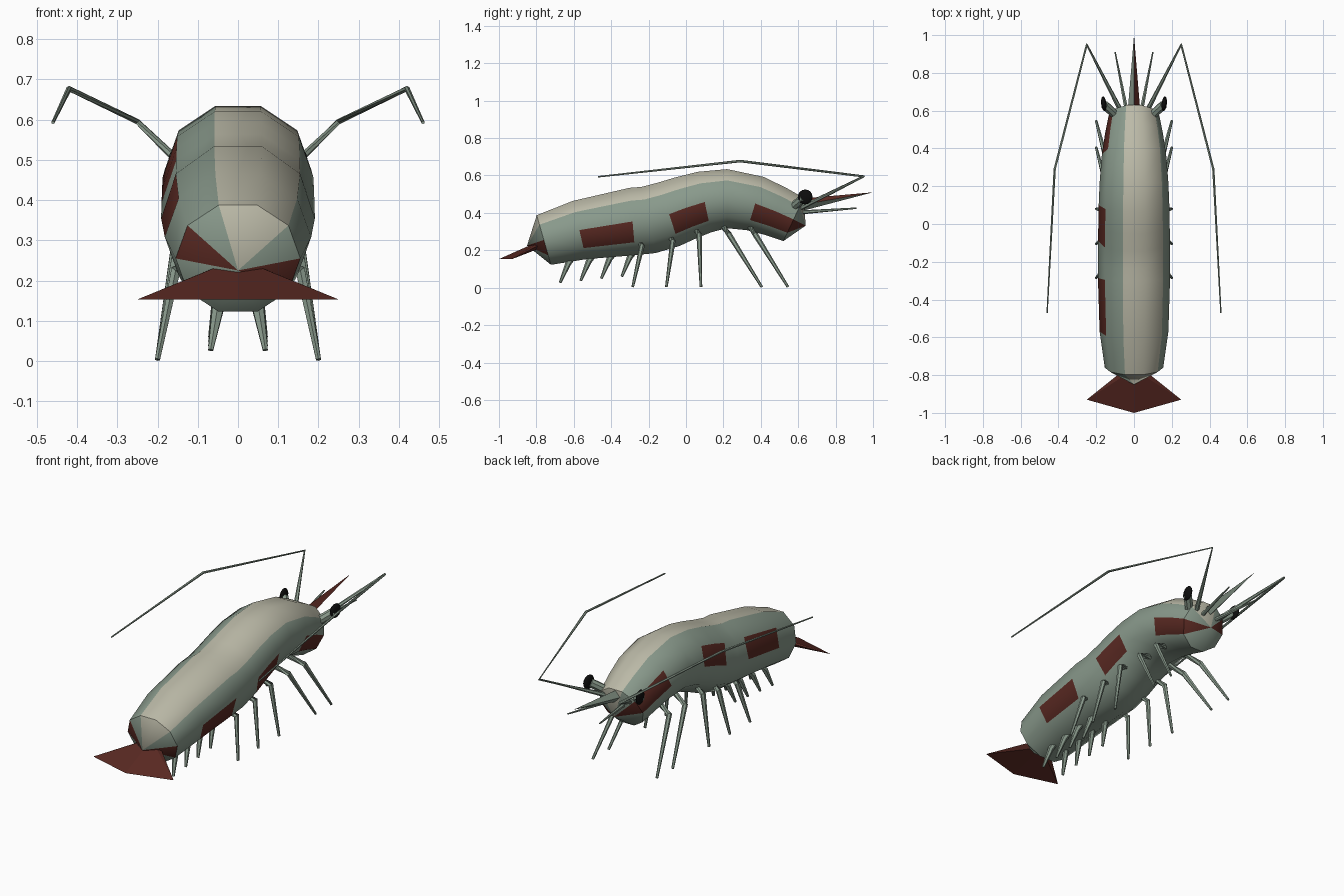
import bpy, bmesh, math
from mathutils import Vector, Matrix

if "Cube" in bpy.data.objects:
    bpy.data.objects.remove(bpy.data.objects["Cube"])


def material(name, rgb):
    m = bpy.data.materials.new(name)
    m.diffuse_color = (*rgb, 1)
    m.use_nodes = True
    m.node_tree.nodes["Principled BSDF"].inputs["Base Color"].default_value = m.diffuse_color
    return m


GREEN = material("grey_green", (0.25, 0.32, 0.26))
CREAM = material("cream", (0.50, 0.49, 0.39))
RED = material("dark_red", (0.10, 0.022, 0.016))
BLACK = material("black", (0.004, 0.004, 0.004))


def finish(bm, name, mats, smooth=None):
    bmesh.ops.recalc_face_normals(bm, faces=bm.faces)
    me = bpy.data.meshes.new(name)
    bm.to_mesh(me)
    bm.free()
    for m in mats:
        me.materials.append(m)
    ob = bpy.data.objects.new(name, me)
    bpy.context.collection.objects.link(ob)
    if smooth:
        bpy.ops.object.select_all(action='DESELECT')
        ob.select_set(True)
        bpy.context.view_layer.objects.active = ob
        bpy.ops.object.shade_smooth_by_angle(angle=math.radians(smooth))
    return ob


def tube(name, path, radii, sides=6, mat=GREEN):
    """Tapered tube through the path points, with closed ends."""
    pts = [Vector(p) for p in path]
    bm = bmesh.new()
    rings = []
    for i, p in enumerate(pts):
        t = Vector()
        if i > 0:
            t += (p - pts[i - 1]).normalized()
        if i < len(pts) - 1:
            t += (pts[i + 1] - p).normalized()
        t.normalize()
        ref = Vector((1, 0, 0)) if abs(t.x) < 0.8 else Vector((0, 1, 0))
        u = t.cross(ref).normalized()
        v = t.cross(u)
        rings.append([bm.verts.new(p + radii[i] * (math.cos(a) * u + math.sin(a) * v))
                      for a in (2 * math.pi * k / sides for k in range(sides))])
    for a, b in zip(rings, rings[1:]):
        for k in range(sides):
            j = (k + 1) % sides
            bm.faces.new((a[k], a[j], b[j], b[k]))
    bm.faces.new(rings[0])
    bm.faces.new(rings[-1])
    return finish(bm, name, [mat])


def pair(name, path, radii, **kw):
    for side, s in (("right", 1), ("left", -1)):
        tube(f"{side}_{name}", [(s * x, y, z) for x, y, z in path], radii, **kw)


# Body: ten-sided rings along a curved spine (y, z, radius, half width, tilt in degrees)
spine = [(-0.76, 0.255, 0.145, 0.155, 16), (-0.57, 0.308, 0.168, 0.182, 13),
         (-0.286, 0.354, 0.190, 0.191, 5), (-0.20, 0.362, 0.190, 0.191, 12),
         (-0.09, 0.393, 0.188, 0.190, 18), (0.0, 0.427, 0.181, 0.189, 18),
         (0.10, 0.458, 0.174, 0.187, 12), (0.22, 0.476, 0.166, 0.182, 0),
         (0.37, 0.450, 0.157, 0.170, -17), (0.48, 0.408, 0.145, 0.153, -23),
         (0.575, 0.365, 0.134, 0.134, -25)]
RED_SPANS = (1, 4, 5, 8, 9)


def body_colour(k, red):
    # face k spans angles 36k-18 .. 36k+18 from the top toward +x
    if k in (0, 1):
        return 1
    return 2 if red and k in (3, 8) else 0


bm = bmesh.new()
rings = []
for y, z, r, w, tilt in spine:
    t = math.radians(tilt)
    ring = []
    for k in range(10):
        a = math.radians(36 * k - 18)
        up = r * math.cos(a)
        ring.append(bm.verts.new((w * math.sin(a), y - up * math.sin(t), z + up * math.cos(t))))
    rings.append(ring)
for i, (a, b) in enumerate(zip(rings, rings[1:])):
    for k in range(10):
        j = (k + 1) % 10
        bm.faces.new((a[k], a[j], b[j], b[k])).material_index = body_colour(k, i in RED_SPANS)
for ring, tip in ((rings[0], (0, -0.85, 0.225)), (rings[-1], (0, 0.64, 0.332))):
    v = bm.verts.new(tip)
    for k in range(10):
        bm.faces.new((ring[k], ring[(k + 1) % 10], v)).material_index = body_colour(k, True)
finish(bm, "body", [GREEN, CREAM, RED], 40)

# Tail fan: thin wedge with a centre ridge
bm = bmesh.new()
outer = [bm.verts.new(p) for p in ((-0.25, -0.93, 0.153), (0, -1.0, 0.153), (0.25, -0.93, 0.153))]
l, r = (bm.verts.new((s * 0.05, -0.77, 0.235)) for s in (-1, 1))
top = bm.verts.new((0, -0.77, 0.255))
low = bm.verts.new((0, -0.77, 0.215))
for c in (top, low):
    bm.faces.new((l, outer[0], c))
    bm.faces.new((outer[0], outer[1], c))
    bm.faces.new((outer[1], outer[2], c))
    bm.faces.new((outer[2], r, c))
bm.faces.new((l, top, r, low))
finish(bm, "tail_fan", [RED])

# Rostrum: four-sided spike, red on the upper right face
bm = bmesh.new()
base = [bm.verts.new(p) for p in ((0, 0.60, 0.475), (0.033, 0.60, 0.44), (0, 0.60, 0.405), (-0.033, 0.60, 0.44))]
tip = bm.verts.new((0, 1.0, 0.51))
for k in range(4):
    bm.faces.new((base[k], base[(k + 1) % 4], tip)).material_index = int(k == 0)
bm.faces.new(base)
finish(bm, "rostrum", [GREEN, RED])

# Eyes on short stalks
pair("eye_stalk", [(0.085, 0.565, 0.425), (0.155, 0.63, 0.48)], (0.024, 0.024), sides=8)
for side, s in (("right", 1), ("left", -1)):
    bm = bmesh.new()
    bmesh.ops.create_uvsphere(bm, u_segments=12, v_segments=8, radius=0.04,
                              matrix=Matrix.Translation((s * 0.16, 0.637, 0.485))
                              @ Matrix.Rotation(s * -0.12, 4, 'Z')
                              @ Matrix.Diagonal((0.35, 1, 1, 1)))
    finish(bm, f"{side}_eye", [BLACK], 60)

# Long swept-back antennae and short antennules
pair("antenna", [(0.06, 0.58, 0.41), (0.25, 0.95, 0.595), (0.42, 0.29, 0.677), (0.46, -0.47, 0.593)],
     (0.014, 0.007, 0.007, 0.004))
pair("antennule", [(0.035, 0.58, 0.40), (0.10, 0.91, 0.425)], (0.012, 0.004))

# Walking legs: (knee y, knee z, foot y)
for i, (ky, kz, fy) in enumerate(((0.37, 0.285, 0.545), (0.23, 0.285, 0.405), (0.07, 0.285, 0.08),
                                  (-0.07, 0.25, -0.105), (-0.235, 0.225, -0.285))):
    pair(f"walking_leg_{i + 1}", [(0.06, ky - 0.03, kz + 0.04), (0.155, ky, kz), (0.20, fy, 0.004)],
         (0.016, 0.015, 0.007))

# Small swimming legs under the abdomen
for i in range(4):
    y = -0.30 - 0.11 * i
    pair(f"swimming_leg_{i + 1}", [(0.035, y + 0.03, 0.20 - 0.01 * i), (0.05, y, 0.165 - 0.012 * i),
                                   (0.068, y - 0.043, 0.06 - 0.011 * i)],
         (0.016, 0.016, 0.007))
